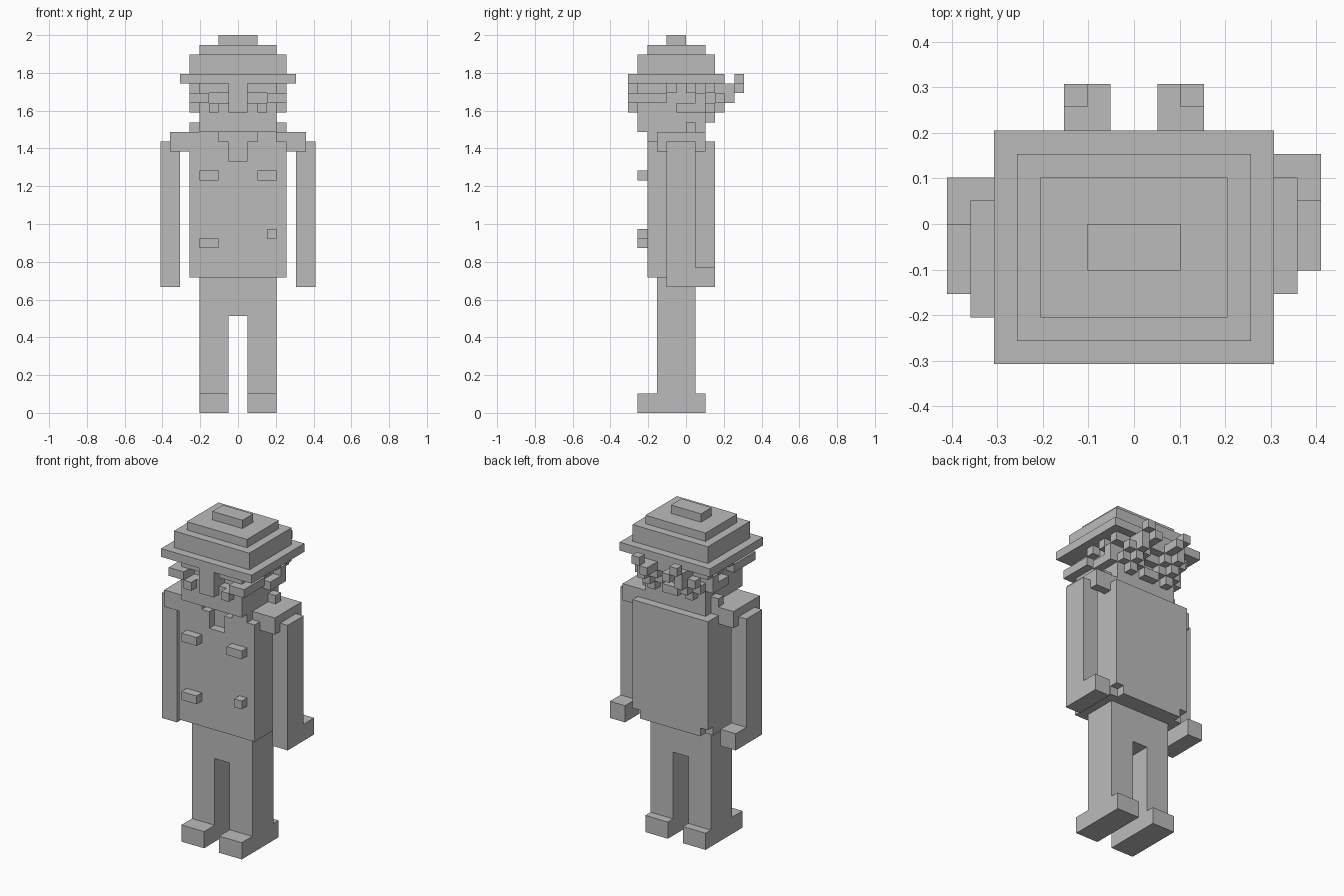
import bpy, bmesh
from mathutils import Vector

if "Cube" in bpy.data.objects:
    bpy.data.objects.remove(bpy.data.objects["Cube"])

U = 2 / 39  # edge of one block cell

mat = bpy.data.materials.new("plain grey")
mat.diffuse_color = (0.5, 0.5, 0.5, 1)
mat.use_nodes = True
mat.node_tree.nodes["Principled BSDF"].inputs["Base Color"].default_value = mat.diffuse_color

owner = {}  # cell -> part name


def box(part, x0, x1, y0, y1, z0, z1):
    for x in range(x0, x1):
        for y in range(y0, y1):
            for z in range(z0, z1):
                owner.setdefault((x, y, z), part)


def pair(part, x0, x1, *r):
    box(part, x0, x1, *r)
    box(part, -x1, -x0, *r)


def cut(x0, x1, y0, y1, z0, z1):
    for x in range(x0, x1):
        for y in range(y0, y1):
            for z in range(z0, z1):
                owner.pop((x, y, z), None)


# shoes, legs and hips
pair("shoes", 1, 4, -5, 2, 0, 2)
pair("trousers", 1, 4, -3, 1, 2, 10)
box("trousers", -4, 4, -3, 1, 10, 14)

# coat with notched back corners, raised neck and open collar
box("coat", -5, 5, -4, 3, 14, 28)
box("coat", -4, 4, -4, 2, 28, 29)
for x in (-5, 4):
    cut(x, x + 1, 2, 3, 14, 15)
cut(-2, 2, -4, -3, 28, 29)
cut(-1, 1, -4, -3, 26, 28)

# buttons and pockets
pair("pocket_flaps", 2, 4, -5, -4, 24, 25)
box("pocket_flaps", -4, -2, -5, -4, 17, 18)
box("button", 3, 4, -5, -4, 18, 19)

# arms, hands and epaulettes, the left side one cell further forward
for side, d in ((1, 0), (-1, -1)):
    def limb(part, x0, x1, y0, y1, z0, z1):
        a, b = (x0, x1) if side > 0 else (-x1, -x0)
        box(part, a, b, y0 + d, y1 + d, z0, z1)
    limb("arms", 6, 8, -2, 1, 13, 28)
    limb("hands", 6, 8, 1, 3, 13, 15)
    limb("epaulettes", 4, 7, -3, 2, 28, 29)
    for y in (-3, 1):
        limb("epaulettes", 5, 7, y, y + 1, 27, 28)

# head, nose, cheeks and spectacle arms
box("head", -4, 4, -5, 2, 29, 34)
box("nose", -1, 1, -6, -5, 31, 34)
pair("cheeks", 2, 3, -6, -5, 31, 32)
pair("spectacles", 3, 5, -6, -5, 32, 33)
pair("spectacles", 4, 5, -5, -2, 32, 33)
for x in (-3, 1):
    cut(x, x + 2, -5, -4, 32, 33)

# side curls: y, z of single cells
for y, z in ((0, 29), (1, 31), (0, 31), (0, 33), (1, 32), (-2, 33), (-1, 31), (2, 33)):
    pair("side_curls", 4, 5, y, y + 1, z, z + 1)

# back curls: x column, y, z of single cells
for x, y, z in ((0, 2, 32), (0, 3, 33), (0, 2, 30), (1, 2, 31), (1, 3, 32), (1, 4, 33),
                (1, 5, 33), (1, 2, 33), (2, 2, 30), (2, 2, 32), (2, 3, 31), (2, 3, 33),
                (2, 4, 32), (2, 4, 33), (2, 5, 34), (3, 2, 31), (3, 2, 33), (3, 3, 32)):
    pair("back_curls", x, x + 1, y, y + 1, z, z + 1)

# stepped hat
box("hat_brim", -6, 6, -6, 4, 34, 35)
box("hat_crown", -5, 5, -5, 3, 35, 37)
box("hat_crown", -4, 4, -4, 2, 37, 38)
box("hat_top", -2, 2, -2, 0, 38, 39)

# make one mesh per part from the outer cell faces
for part in sorted(set(owner.values())):
    bm = bmesh.new()
    for cell, name in owner.items():
        if name != part:
            continue
        for axis in range(3):
            for s in (0, 1):
                near = list(cell)
                near[axis] += 2 * s - 1
                if tuple(near) in owner:
                    continue
                b, c = (axis + 1) % 3, (axis + 2) % 3
                pts = []
                for i, j in ((0, 0), (1, 0), (1, 1), (0, 1)):
                    p = Vector(cell)
                    p[axis] += s
                    p[b] += i
                    p[c] += j
                    pts.append(bm.verts.new(p * U))
                bm.faces.new(pts if s else pts[::-1])
    bmesh.ops.remove_doubles(bm, verts=bm.verts, dist=U * 0.01)
    bmesh.ops.dissolve_limit(bm, angle_limit=0.01, verts=bm.verts, edges=bm.edges)
    me = bpy.data.meshes.new(part)
    bm.to_mesh(me)
    bm.free()
    me.materials.append(mat)
    bpy.context.collection.objects.link(bpy.data.objects.new(part, me))
